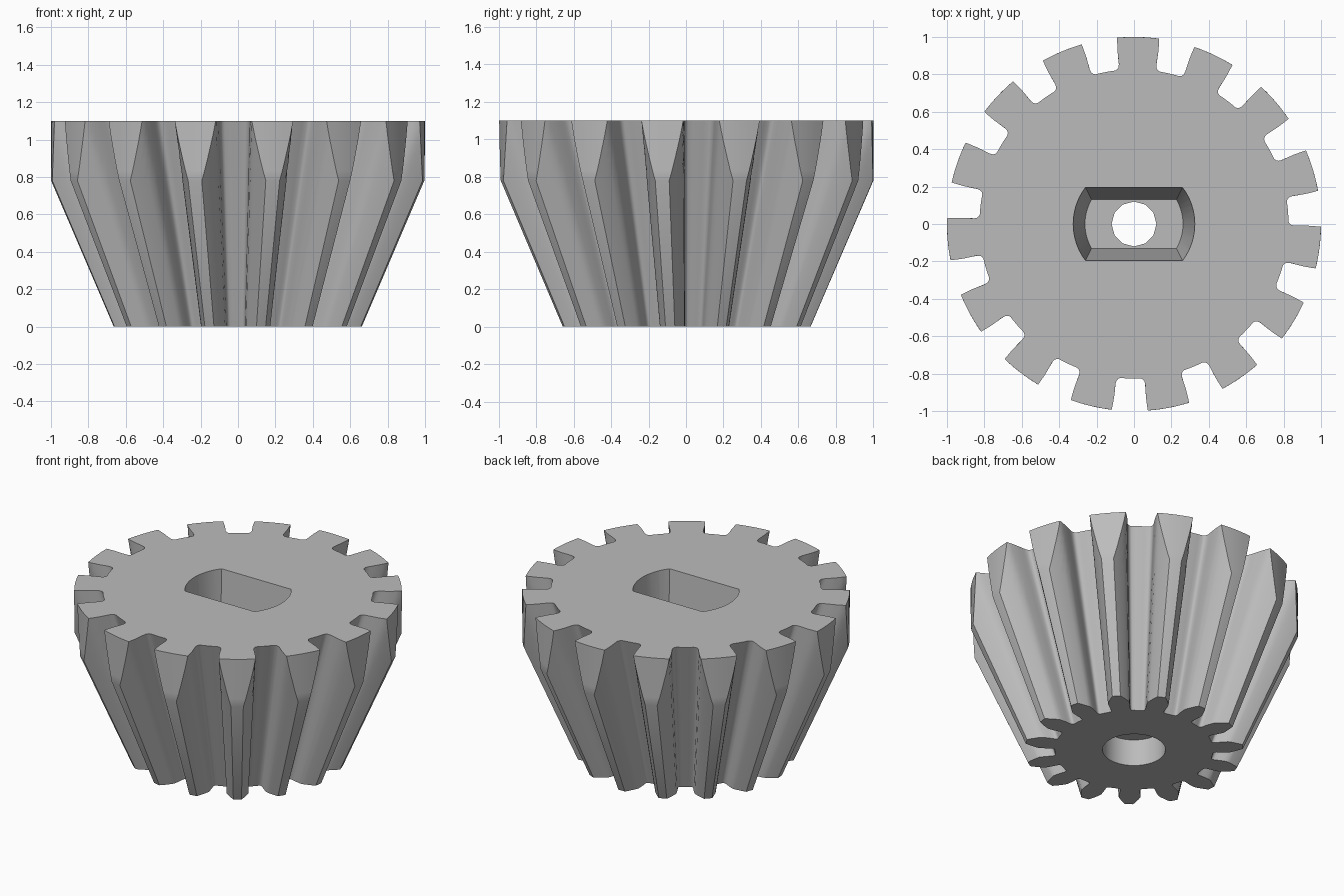
import bpy, bmesh, math

if "Cube" in bpy.data.objects:
    bpy.data.objects.remove(bpy.data.objects["Cube"])

TEETH = 15
PHASE = math.radians(88.7)
PITCH = 2 * math.pi / TEETH
TOP, APEX = 1.1, 1.548            # height, distance of cone apex below the base
TIP = 0.665

grey = bpy.data.materials.new("plain grey")
grey.diffuse_color = (0.5, 0.5, 0.5, 1)
grey.use_nodes = True
grey.node_tree.nodes["Principled BSDF"].inputs["Base Color"].default_value = grey.diffuse_color

# Half tooth at the base: (radius, angle from tooth centre in degrees)
FILLET = [(0.483, 12), (0.483, 10), (0.483, 8.3), (0.486, 7.5), (0.492, 6.95)]
FLANK = [(0.502, 6.7), (0.545, 6.75), (0.584, 6.48), (0.604, 5.5),
         (0.623, 4.45), (0.645, 3.3), (TIP, 2.15)]


def flank_angle(r):
    for (r0, a0), (r1, a1) in zip(FLANK, FLANK[1:]):
        if r <= r1:
            return a0 + (a1 - a0) * (r - r0) / (r1 - r0)
    return FLANK[-1][1]


def ring(z):
    """Gear outline at height z, scaled from the apex and limited to radius 1."""
    s = 1 + z / APEX
    tip = min(TIP, 1 / s)
    half = list(FILLET)
    for i in range(9):
        r = FLANK[0][0] + (tip - FLANK[0][0]) * i / 8
        half.append((r, flank_angle(r)))
    edge = half[-1][1]
    tooth = [(r, -a) for r, a in half]
    tooth += [(tip, edge * k) for k in (-0.5, 0, 0.5)]
    tooth += [(r, a) for r, a in reversed(half[1:])]
    pts = []
    for t in range(TEETH):
        for r, a in tooth:
            ang = PHASE + t * PITCH + math.radians(a)
            pts.append((r * s * math.cos(ang), r * s * math.sin(ang), z))
    return pts


def loft(name, rings):
    """Closed solid through rings of equal point count, bottom to top."""
    bm = bmesh.new()
    loops = [[bm.verts.new(p) for p in pts] for pts in rings]
    for a, b in zip(loops, loops[1:]):
        for i in range(len(a)):
            j = (i + 1) % len(a)
            bm.faces.new((a[i], a[j], b[j], b[i]))
    bm.faces.new(loops[0][::-1])
    bm.faces.new(loops[-1])
    bmesh.ops.recalc_face_normals(bm, faces=bm.faces)
    mesh = bpy.data.meshes.new(name)
    bm.to_mesh(mesh)
    bm.free()
    mesh.materials.append(grey)
    ob = bpy.data.objects.new(name, mesh)
    bpy.context.collection.objects.link(ob)
    return ob


def circle(r, z, n):
    return [(r * math.cos(2 * math.pi * i / n), r * math.sin(2 * math.pi * i / n), z)
            for i in range(n)]


def double_flat(r, flat, z, n=12):
    """Circle with two flats at y = +-flat."""
    a = math.asin(flat / r)
    pts = []
    for base in (0, math.pi):
        for i in range(n + 1):
            t = base - a + 2 * a * i / n
            pts.append((r * math.cos(t), r * math.sin(t), z))
    return pts


# Toothed body: conical below, cylindrical rim above
z_rim = APEX * (1 / TIP - 1)
levels = [0] + [z_rim + (TOP - z_rim) * i / 6 for i in range(7)]
gear = loft("bevel_gear", [ring(z) for z in levels])

# Tapered slot from above, through hole, round recess from below
slope = 0.065 / 0.75
cutters = [
    loft("slot_cutter", [double_flat(0.262, 0.131, 0.35),
                         double_flat(0.325 + 0.1 * slope, 0.196 + 0.1 * slope, TOP + 0.1)]),
    loft("hole_cutter", [circle(0.12, 0.1, 12), circle(0.12, 0.5, 12)]),
    loft("recess_cutter", [circle(0.192, -0.1, 48), circle(0.192, 0.18, 48)]),
]
bpy.context.view_layer.objects.active = gear
for cutter in cutters:
    cutter.hide_render = True
    mod = gear.modifiers.new("cut", 'BOOLEAN')
    mod.operation = 'DIFFERENCE'
    mod.solver = 'EXACT'
    mod.object = cutter
    bpy.ops.object.modifier_apply(modifier=mod.name)
    bpy.data.objects.remove(cutter)

bpy.ops.object.select_all(action='DESELECT')
gear.select_set(True)
bpy.ops.object.shade_smooth_by_angle(angle=math.radians(28))
